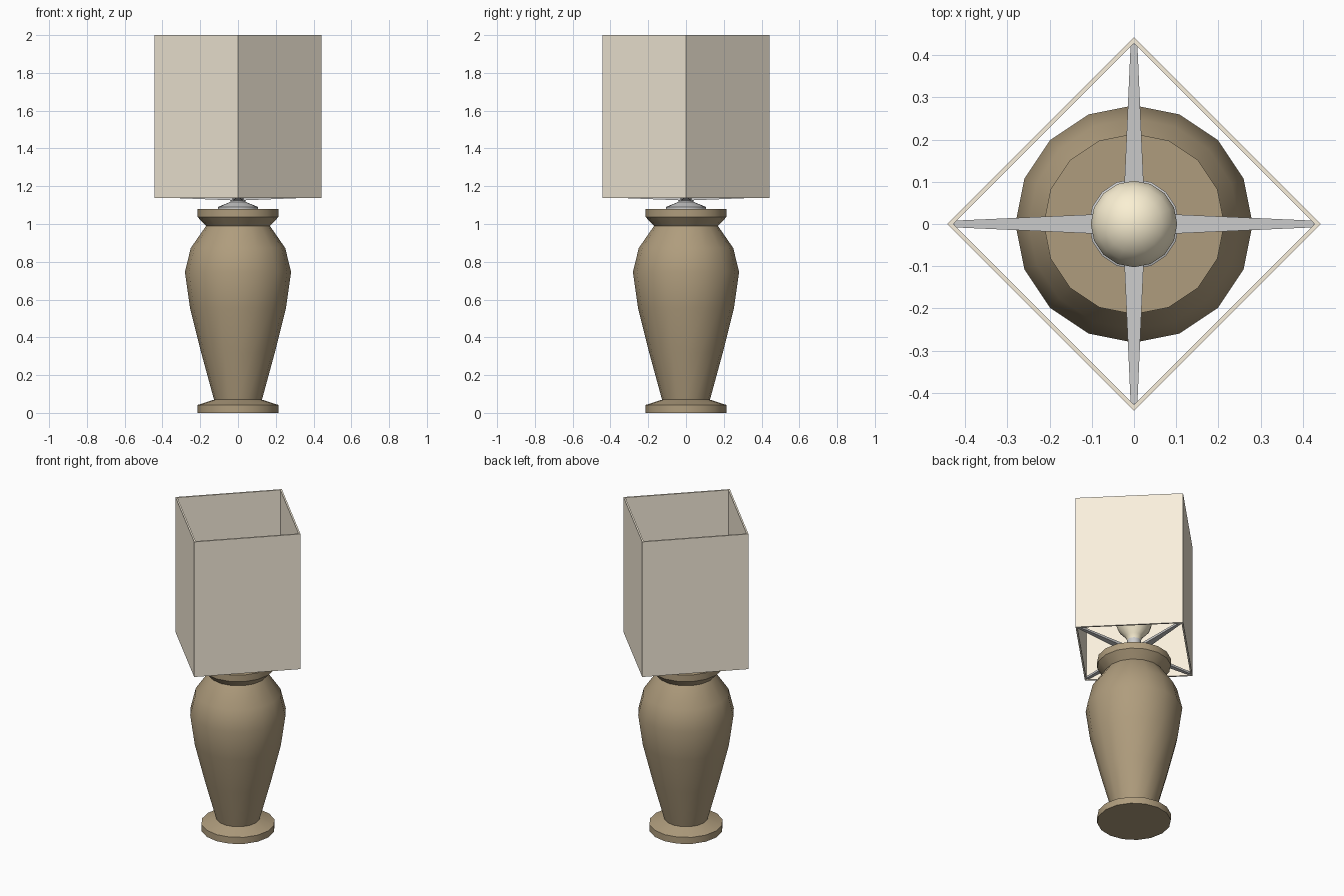
import bpy, bmesh, math

if "Cube" in bpy.data.objects:
    bpy.data.objects.remove(bpy.data.objects["Cube"])


def material(name, rgb):
    m = bpy.data.materials.new(name)
    m.diffuse_color = (*rgb, 1)
    m.use_nodes = True
    m.node_tree.nodes["Principled BSDF"].inputs["Base Color"].default_value = m.diffuse_color
    return m


def finish(bm, name, mat=None, smooth=False):
    bmesh.ops.remove_doubles(bm, verts=bm.verts, dist=1e-5)
    bmesh.ops.recalc_face_normals(bm, faces=bm.faces)
    me = bpy.data.meshes.new(name)
    bm.to_mesh(me)
    bm.free()
    ob = bpy.data.objects.new(name, me)
    bpy.context.collection.objects.link(ob)
    if mat:
        me.materials.append(mat)
    if smooth:
        bpy.ops.object.select_all(action='DESELECT')
        ob.select_set(True)
        bpy.context.view_layer.objects.active = ob
        bpy.ops.object.shade_smooth_by_angle(angle=math.radians(31))
    return ob


def lathe(name, profile, sides, mat=None, smooth=True, closed=False):
    """Revolve (radius, z) points around the z axis."""
    bm = bmesh.new()
    rings = []
    for i in range(sides):
        a = 2 * math.pi * i / sides
        rings.append([bm.verts.new((r * math.cos(a), r * math.sin(a), z)) for r, z in profile])
    n = len(profile)
    for i in range(sides):
        a, b = rings[i], rings[(i + 1) % sides]
        for j in range(n if closed else n - 1):
            k = (j + 1) % n
            bm.faces.new((a[j], b[j], b[k], a[k]))
    return finish(bm, name, mat, smooth)


wood = material("brown_wood", (0.43, 0.335, 0.205))
cloth = material("cream_cloth", (0.95, 0.87, 0.72))
glass = material("warm_glass", (0.96, 0.87, 0.65))

# Turned vase body with foot and collar
lathe("lamp_body", [(0, 0), (0.214, 0), (0.214, 0.042), (0.127, 0.07), (0.195, 0.32),
                    (0.254, 0.556), (0.281, 0.746), (0.25, 0.873), (0.169, 0.99),
                    (0.214, 1.037), (0.214, 1.079), (0, 1.079)], 16, wood)

# Metal cap and socket
lathe("bulb_socket", [(0, 1.079), (0.107, 1.079), (0.107, 1.09), (0.04, 1.117),
                      (0.04, 1.21), (0, 1.21)], 16)

# Light bulb: flared neck into a round globe
centre, radius = 1.33, 0.104
globe = [(radius * math.cos(math.radians(t)), centre + radius * math.sin(math.radians(t)))
         for t in range(-30, 90, 20)]
lathe("light_bulb", [(0, 1.205), (0.038, 1.205), (0.05, 1.235)] + globe + [(0, centre + radius)],
      16, glass)

# Four-sided open shade with wall thickness
lathe("lamp_shade", [(0.442, 1.137), (0.442, 2.0), (0.428, 2.0), (0.428, 1.137)],
      4, cloth, smooth=False, closed=True)

# Tapered arms reaching the shade corners
bm = bmesh.new()
for i in range(4):
    c, s = math.cos(i * math.pi / 2), math.sin(i * math.pi / 2)
    ends = []
    for x, w, z0, z1 in ((0.0, 0.027, 1.124, 1.142), (0.425, 0.008, 1.141, 1.153)):
        ends.append([bm.verts.new((x * c - y * s, x * s + y * c, z))
                     for y, z in ((-w, z0), (w, z0), (w, z1), (-w, z1))])
    a, b = ends
    bm.faces.new(a)
    bm.faces.new(b)
    for j in range(4):
        k = (j + 1) % 4
        bm.faces.new((a[j], a[k], b[k], b[j]))
finish(bm, "shade_arms")
